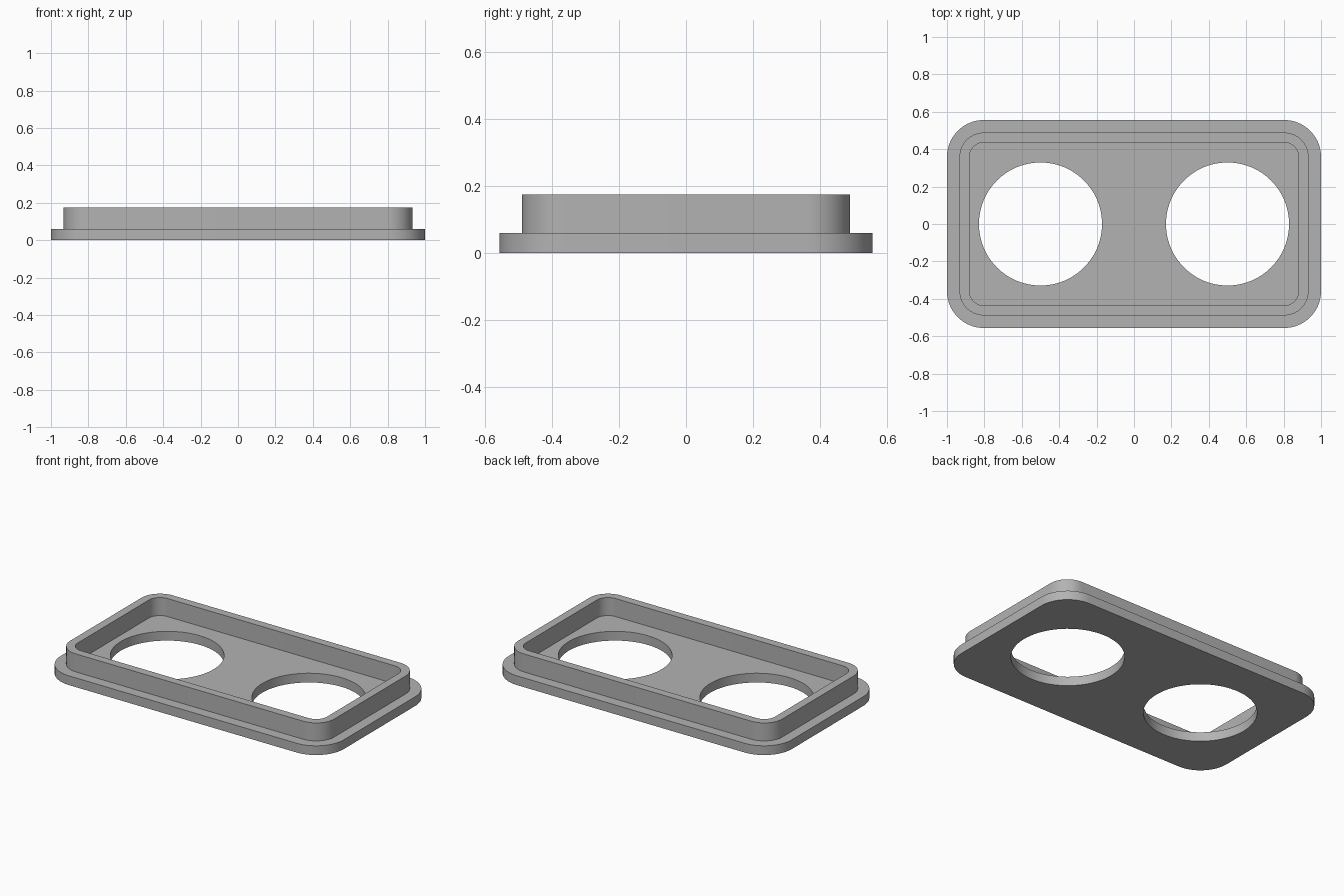
import bpy
import bmesh
from math import sin, cos, pi, radians

cube = bpy.data.objects.get("Cube")
if cube:
    bpy.data.objects.remove(cube, do_unlink=True)

grey = bpy.data.materials.new("mid_grey")
grey.use_nodes = True
colour = (0.45, 0.45, 0.45, 1)
grey.diffuse_color = colour
grey.node_tree.nodes["Principled BSDF"].inputs["Base Color"].default_value = colour

# All outlines share the same corner centres
CORNER_X, CORNER_Y = 0.803, 0.359
FLANGE_R, WALL_R, INNER_R = 0.197, 0.13, 0.077
FLANGE_TOP, WALL_TOP = 0.059, 0.174
STEPS = 16


def outline(bm, radius, z):
    """Ring of vertices around a rounded rectangle."""
    ring = []
    for quarter, (sx, sy) in enumerate([(1, 1), (-1, 1), (-1, -1), (1, -1)]):
        for i in range(STEPS + 1):
            a = (quarter + i / STEPS) * pi / 2
            ring.append(bm.verts.new((sx * CORNER_X + radius * cos(a),
                                      sy * CORNER_Y + radius * sin(a), z)))
    return ring


# Flange, raised wall and recessed floor as one closed shell
bm = bmesh.new()
section = [(FLANGE_R, 0), (FLANGE_R, FLANGE_TOP), (WALL_R, FLANGE_TOP),
           (WALL_R, WALL_TOP), (INNER_R, WALL_TOP), (INNER_R, FLANGE_TOP)]
rings = [outline(bm, r, z) for r, z in section]
for low, high in zip(rings, rings[1:]):
    for i in range(len(low)):
        j = (i + 1) % len(low)
        bm.faces.new((low[i], low[j], high[j], high[i]))
bm.faces.new(rings[0][::-1])
bm.faces.new(rings[-1])
bmesh.ops.recalc_face_normals(bm, faces=bm.faces)
mesh = bpy.data.meshes.new("cover_plate")
bm.to_mesh(mesh)
bm.free()
mesh.materials.append(grey)
plate = bpy.data.objects.new("cover_plate", mesh)
bpy.context.collection.objects.link(plate)

# Two round openings through the floor
for side in (-1, 1):
    bpy.ops.mesh.primitive_cylinder_add(vertices=96, radius=0.329, depth=0.4,
                                        location=(side * 0.5, 0, 0))
    cutter = bpy.context.object
    cutter.name = "hole_cutter"
    cutter.hide_render = True
    cutter.data.materials.append(grey)
    cut = plate.modifiers.new("round_hole", 'BOOLEAN')
    cut.operation = 'DIFFERENCE'
    cut.solver = 'EXACT'
    cut.object = cutter
    bpy.context.view_layer.objects.active = plate
    bpy.ops.object.modifier_apply(modifier=cut.name)
    bpy.data.objects.remove(cutter, do_unlink=True)

bpy.ops.object.select_all(action='DESELECT')
plate.select_set(True)
bpy.context.view_layer.objects.active = plate
bpy.ops.object.shade_smooth_by_angle(angle=radians(30))
